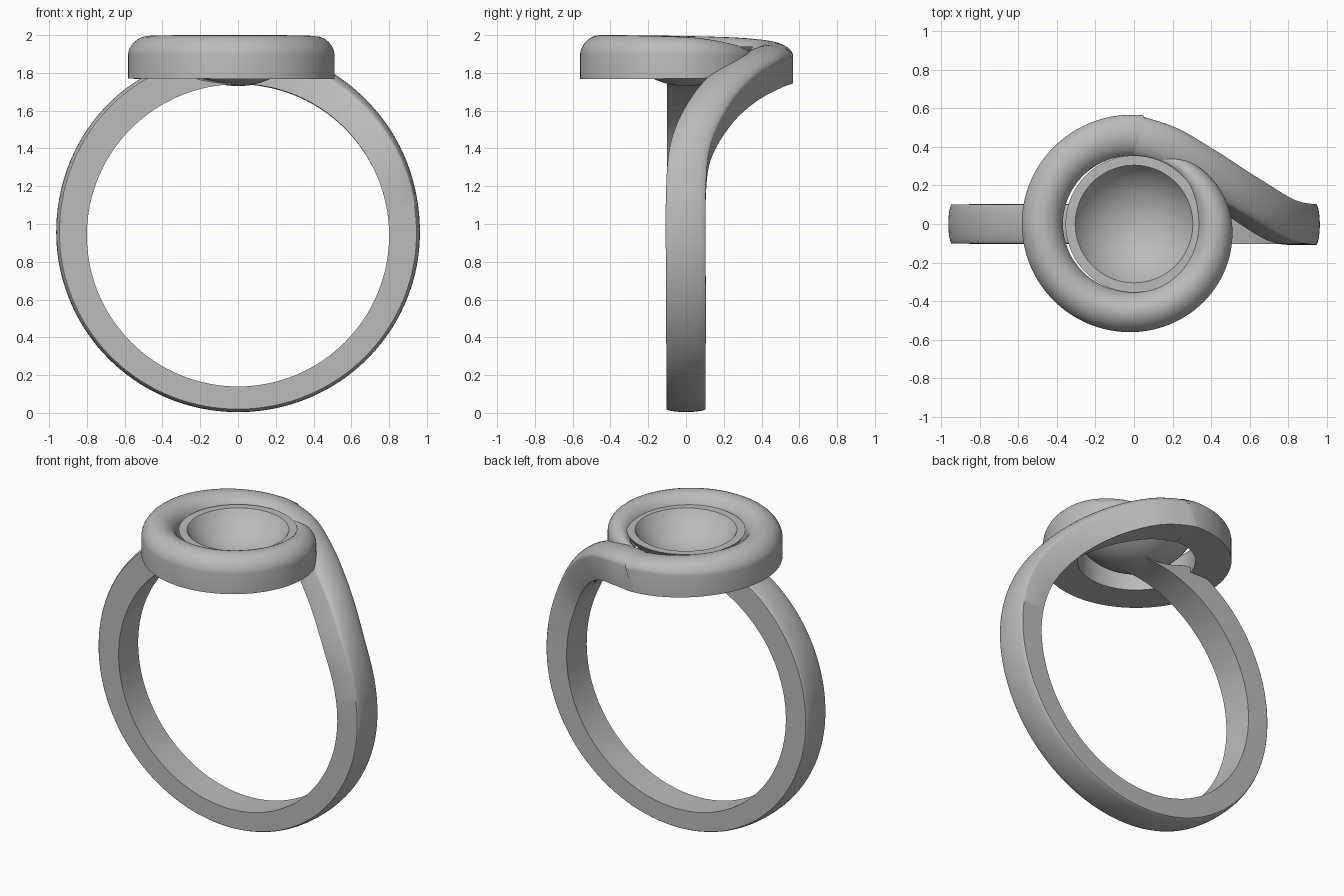
import bpy, bmesh, math
from mathutils import Vector

cube = bpy.data.objects.get("Cube")
if cube:
    bpy.data.objects.remove(cube)

metal = bpy.data.materials.new("grey metal")
metal.use_nodes = True
GREY = (0.5, 0.5, 0.5, 1)
metal.diffuse_color = GREY
metal.node_tree.nodes["Principled BSDF"].inputs["Base Color"].default_value = GREY


def finish(bm, name, angle):
    bmesh.ops.remove_doubles(bm, verts=bm.verts, dist=1e-5)
    bmesh.ops.recalc_face_normals(bm, faces=bm.faces)
    mesh = bpy.data.meshes.new(name)
    bm.to_mesh(mesh)
    bm.free()
    mesh.materials.append(metal)
    obj = bpy.data.objects.new(name, mesh)
    bpy.context.collection.objects.link(obj)
    bpy.ops.object.select_all(action='DESELECT')
    obj.select_set(True)
    bpy.context.view_layer.objects.active = obj
    bpy.ops.object.shade_smooth_by_angle(angle=math.radians(angle))
    return obj


def keyed(keys, t):
    """Smooth interpolation through (position, value) keys."""
    if t <= keys[0][0]:
        return keys[0][1]
    for i in range(len(keys) - 1):
        (t0, a), (t1, b) = keys[i], keys[i + 1]
        if t <= t1:
            p = keys[max(i - 1, 0)]
            q = keys[min(i + 2, len(keys) - 1)]
            m0 = (b - p[1]) / (t1 - p[0]) * (t1 - t0)
            m1 = (q[1] - a) / (q[0] - t0) * (t1 - t0)
            s = (t - t0) / (t1 - t0)
            return ((2*s**3 - 3*s**2 + 1) * a + (s**3 - 2*s**2 + s) * m0
                    + (3*s**2 - 2*s**3) * b + (s**3 - s**2) * m1)
    return keys[-1][1]


# Angle along the path: 90-450 is the finger loop, 450-795 the coil round the bowl
SIDEWAYS = [(340, 0), (375, 0), (392, .03), (411, .15), (428, .30), (439, .40), (450, .46)]
COIL_RADIUS = [(450, .46), (540, .475), (630, .455), (720, .415), (765, .385), (795, .36)]
COIL_BASE = [(450, 1.745), (500, 1.765), (540, 1.77), (720, 1.77), (765, 1.79), (795, 1.84)]
WIDTH = [(90, .2), (360, .21), (630, .21), (720, .185), (765, .11), (795, .03)]
WALL = [(90, .005), (97, .012), (104, .05), (112, .13), (122, .16), (180, .145),
        (270, .12), (360, .145), (420, .15), (450, .15), (540, .13), (720, .13),
        (765, .10), (795, .05)]
DOME = [(90, .003), (104, .012), (120, .017), (360, .018), (400, .035), (450, .06),
        (540, .095), (630, .10), (720, .09), (765, .06), (795, .02)]
LOOP_R, LOOP_Z = .8, .94


def path(t):
    a = math.radians(t)
    if t <= 450:
        return Vector((LOOP_R * math.cos(a), keyed(SIDEWAYS, t),
                       LOOP_Z + LOOP_R * math.sin(a)))
    r = keyed(COIL_RADIUS, t)
    return Vector((r * math.cos(a), r * math.sin(a), keyed(COIL_BASE, t)))


# Band sweeping into the coil: flat inside, straight sides, domed outside
bm = bmesh.new()
rings = []
for i in range(353):
    t = 91 + 2 * i
    tangent = (path(t + 1) - path(t - 1)).normalized()
    a = math.radians(t)
    up = Vector((math.cos(a), 0, math.sin(a))) if t <= 450 else Vector((0, 0, 1))
    up = (up - tangent * up.dot(tangent)).normalized()
    side = tangent.cross(up)
    half, wall, dome = keyed(WIDTH, t) / 2, keyed(WALL, t), keyed(DOME, t)
    section = [(-half, 0)]
    for k in range(17):
        c = -math.cos(math.pi * k / 16)
        section.append((half * c, wall + dome * (1 - c * c) ** .6))
    section.append((half, 0))
    rings.append([bm.verts.new(path(t) + side * s + up * h) for s, h in section])
for p, q in zip(rings, rings[1:]):
    for j in range(len(p)):
        k = (j + 1) % len(p)
        bm.faces.new((p[j], p[k], q[k], q[j]))
bm.faces.new(rings[0])
bm.faces.new(rings[-1])
finish(bm, "swept_band", 35)


# Shallow bowl with a flat rim
def cap(radius, bottom, top, steps=14):
    depth = top - bottom
    ball = (radius ** 2 + depth ** 2) / (2 * depth)
    end = math.asin(radius / ball)
    return [Vector((ball * math.sin(end * i / steps), 0,
                    bottom + ball * (1 - math.cos(end * i / steps))))
            for i in range(steps + 1)]


bm = bmesh.new()
profile = cap(.355, 1.73, 1.94) + cap(.305, 1.77, 1.94)[::-1]
verts = [bm.verts.new(p) for p in profile]
edges = [bm.edges.new(pair) for pair in zip(verts, verts[1:])]
bmesh.ops.spin(bm, geom=verts + edges, axis=(0, 0, 1), cent=(0, 0, 0),
               angle=math.tau, steps=72, use_merge=True)
finish(bm, "bowl", 30)
